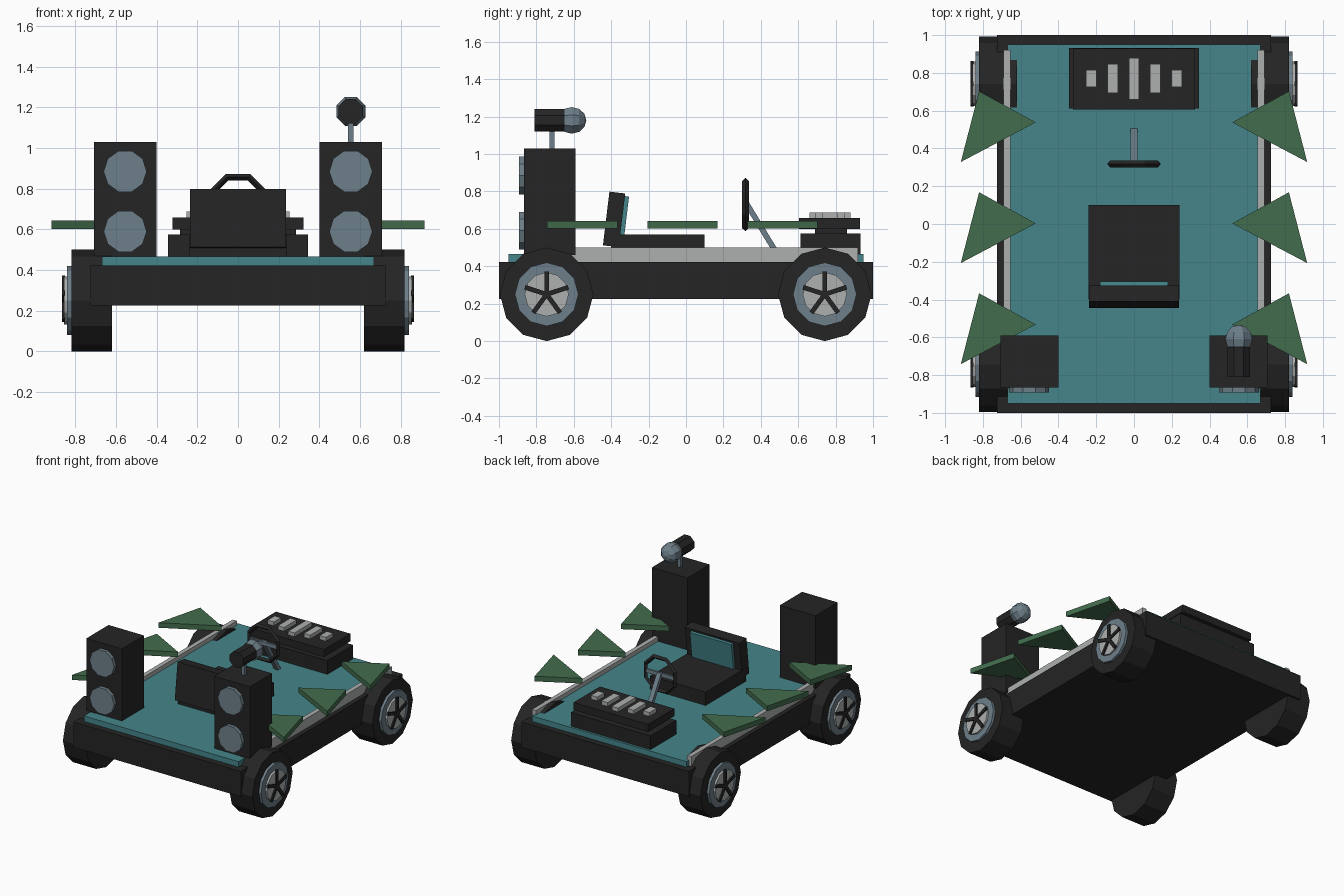
import bpy, bmesh, math
from mathutils import Matrix, Vector

if "Cube" in bpy.data.objects:
    bpy.data.objects.remove(bpy.data.objects["Cube"])


def material(name, rgb):
    m = bpy.data.materials.new(name)
    m.diffuse_color = (*rgb, 1)
    m.use_nodes = True
    m.node_tree.nodes["Principled BSDF"].inputs["Base Color"].default_value = m.diffuse_color
    return m


BLACK = material("black", (0.018, 0.018, 0.018))
TEAL = material("teal", (0.058, 0.235, 0.255))
GREEN = material("green", (0.055, 0.15, 0.073))
STEEL = material("blue_grey", (0.155, 0.215, 0.255))
WHITE = material("light_grey", (0.42, 0.43, 0.43))


def finish(bm, name, mat):
    bmesh.ops.recalc_face_normals(bm, faces=bm.faces)
    me = bpy.data.meshes.new(name)
    bm.to_mesh(me)
    bm.free()
    me.materials.append(mat)
    ob = bpy.data.objects.new(name, me)
    bpy.context.collection.objects.link(ob)
    return ob


def box(name, mat, x, y, z, tilt=0.0):
    """Box from (min, max) ranges, tilted about its own x axis."""
    bm = bmesh.new()
    rng = (x, y, z)
    mid = Vector([(a + b) / 2 for a, b in rng])
    size = Vector([b - a for a, b in rng])
    mtx = Matrix.Translation(mid) @ Matrix.Rotation(tilt, 4, 'X') @ Matrix.Diagonal((*size, 1))
    bmesh.ops.create_cube(bm, size=1, matrix=mtx)
    return finish(bm, name, mat)


def prism(name, mat, points, axis, lo, hi):
    """Extrude a polygon along x, y or z between lo and hi."""
    def place(p, h):
        c = list(p)
        c.insert(axis, h)
        return c
    bm = bmesh.new()
    face = bm.faces.new([bm.verts.new(place(p, lo)) for p in points])
    ext = bmesh.ops.extrude_face_region(bm, geom=[face])
    move = place((0, 0), hi - lo)
    bmesh.ops.translate(bm, vec=move, verts=[v for v in ext['geom'] if isinstance(v, bmesh.types.BMVert)])
    return finish(bm, name, mat)


def ngon(n, r, cx, cy, start=0.0):
    return [(cx + r * math.cos(start + math.tau * i / n),
             cy + r * math.sin(start + math.tau * i / n)) for i in range(n)]


# Chassis and deck
box("chassis", BLACK, (-0.725, 0.725), (-1, 1), (0.225, 0.423))
box("deck", TEAL, (-0.67, 0.67), (-0.95, 0.95), (0.415, 0.466))

for s, side in ((-1, "left"), (1, "right")):
    def xr(a, b):
        return (min(s * a, s * b), max(s * a, s * b))

    # Side rail
    box(f"{side}_rail", WHITE, xr(0.655, 0.69), (-0.62, 0.92), (0.42, 0.5))

    # Wheels: tyre, rim, hub disc and five spokes
    for wy, end in ((-0.745, "front"), (0.742, "back")):
        tag = f"{side}_{end}"
        for part, mat, r, a, b in (("tyre", BLACK, 0.25, 0.62, 0.82),
                                   ("rim", STEEL, 0.17, 0.81, 0.84),
                                   ("hub", WHITE, 0.118, 0.83, 0.855)):
            prism(f"{tag}_{part}", mat, ngon(12, r, wy, 0.25), 0, *xr(a, b))
        for i in range(5):
            a = math.pi / 2 + i * math.tau / 5
            d = Vector((math.cos(a), math.sin(a)))
            w = Vector((-d.y, d.x)) * 0.0125
            c = Vector((wy, 0.25))
            prism(f"{tag}_spoke", BLACK, [c - w, c + d * 0.122 - w, c + d * 0.122 + w, c + w],
                  0, *xr(0.85, 0.865))

    # Triangular side fins
    for fy in (0.0, 0.535, -0.535):
        prism(f"{side}_fin", GREEN, [(s * 0.82, fy + 0.168), (s * 0.917, fy - 0.207), (s * 0.52, fy + 0.003)],
              2, 0.602, 0.642)

    # Speaker with two cones
    box(f"{side}_speaker", BLACK, xr(0.4, 0.708), (-0.865, -0.59), (0.46, 1.03))
    for cz in (0.59, 0.885):
        prism(f"{side}_speaker_cone", STEEL, ngon(10, 0.106, s * 0.555, cz), 1, -0.892, -0.86)

# Seat
box("seat_base", BLACK, (-0.24, 0.24), (-0.4, 0.1), (0.463, 0.57))
box("seat_back", BLACK, (-0.237, 0.237), (-0.427, -0.342), (0.506, 0.795), -0.12)
box("seat_cushion", TEAL, (-0.18, 0.18), (-0.35, -0.318), (0.55, 0.775), -0.12)

# Steering wheel: eight-sided ring with a diamond section
bm = bmesh.new()
rings = []
for i in range(8):
    a = math.tau * (i + 0.5) / 8
    rings.append([bm.verts.new((r * math.cos(a), 0.318 + dy, 0.73 + r * math.sin(a)))
                  for r, dy in ((0.154, 0), (0.137, 0.018), (0.12, 0), (0.137, -0.018))])
for i in range(8):
    p, q = rings[i], rings[(i + 1) % 8]
    for j in range(4):
        k = (j + 1) % 4
        bm.faces.new((p[j], q[j], q[k], p[k]))
finish(bm, "steering_wheel", BLACK)
box("steering_crossbar", STEEL, (-0.125, 0.125), (0.31, 0.326), (0.715, 0.745))
prism("steering_column", STEEL, [(0.31, 0.73), (0.335, 0.745), (0.505, 0.465), (0.47, 0.465)], 0, -0.018, 0.018)

# Control console with sliders
box("console_base", BLACK, (-0.345, 0.345), (0.612, 0.932), (0.463, 0.574))
box("console_spacer", BLACK, (-0.285, 0.285), (0.69, 0.86), (0.57, 0.602))
box("console_top", BLACK, (-0.322, 0.322), (0.605, 0.93), (0.598, 0.657))
for i in range(-2, 3):
    half = 0.11 - 0.033 * abs(i)
    x = 0.113 * i
    box("console_slider", WHITE, (x - 0.027, x + 0.027), (0.77 - half, 0.77 + half), (0.65, 0.687))

# Microphone on the right speaker
box("microphone_pole", STEEL, (0.542, 0.568), (-0.73, -0.704), (1.02, 1.15))
prism("microphone_body", BLACK, ngon(8, 0.065, 0.555, 1.18, math.pi / 8), 1, -0.81, -0.61)
bm = bmesh.new()
bmesh.ops.create_uvsphere(bm, u_segments=8, v_segments=6, radius=0.077,
                          matrix=Matrix.Translation((0.555, -0.61, 1.18))
                          @ Matrix.Rotation(math.pi / 2, 4, 'X') @ Matrix.Rotation(math.pi / 8, 4, 'Z'))
finish(bm, "microphone_head", STEEL)
